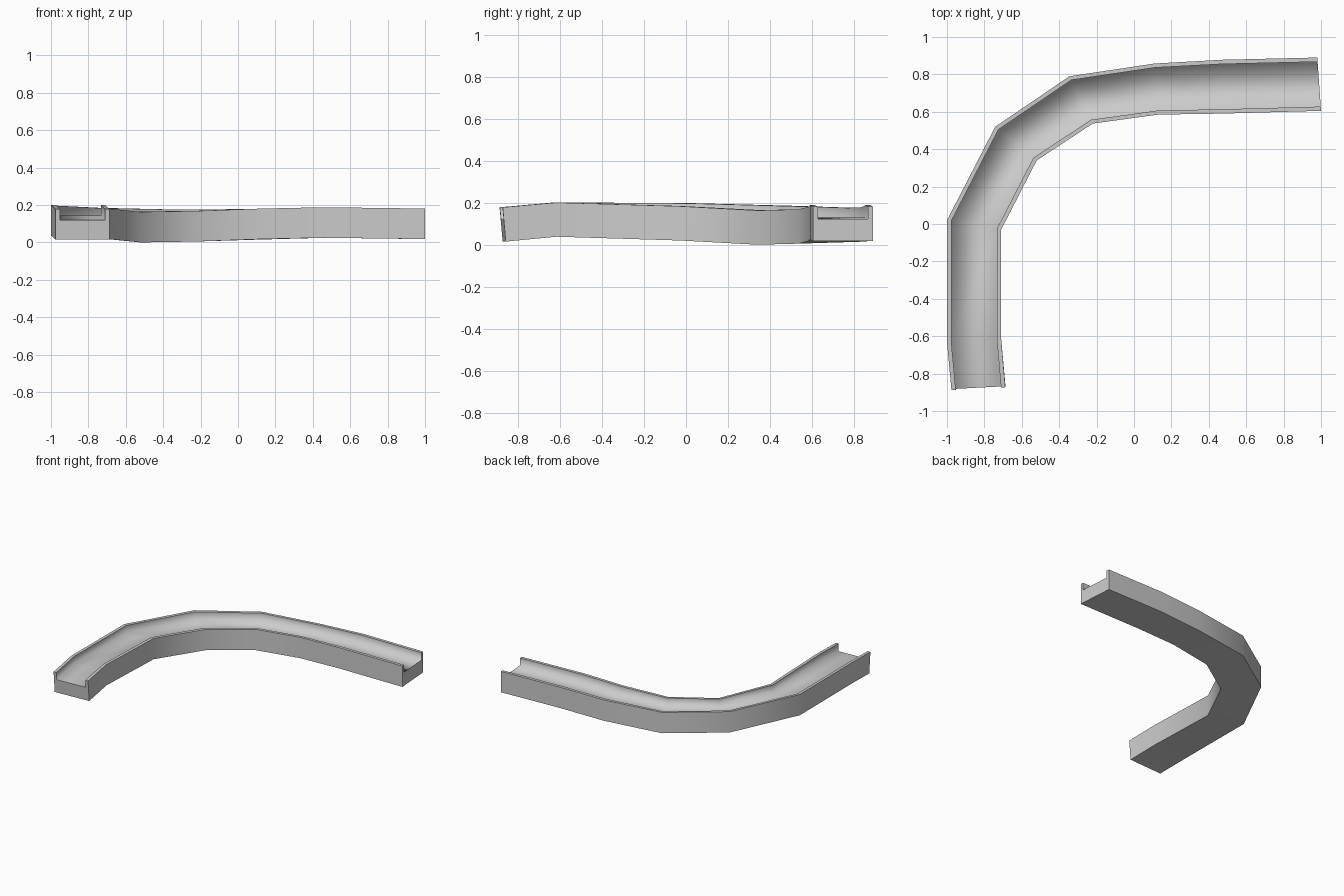
import bpy, bmesh
from mathutils import Vector

if "Cube" in bpy.data.objects:
    bpy.data.objects.remove(bpy.data.objects["Cube"])

# Stations along the bend: outer x, y, z then inner x, y, z of the underside
stations = [
    ((-0.976, -0.873, 0.015), (-0.688, -0.858, 0.015)),
    ((-1.00, -0.63, 0.038), (-0.71, -0.615, 0.038)),
    ((-1.00, 0.02, 0.035), (-0.71, -0.03, 0.020)),
    ((-0.742, 0.52, 0.022), (-0.52, 0.34, 0.000)),
    ((-0.345, 0.79, 0.013), (-0.22, 0.537, 0.005)),
    ((0.11, 0.858, 0.015), (0.13, 0.585, 0.018)),
    ((0.47, 0.878, 0.025), (0.46, 0.590, 0.025)),
    ((0.98, 0.89, 0.018), (1.00, 0.605, 0.018)),
]
H, FLOOR, WALL = 0.163, 0.105, 0.08

# Channel section: (fraction from outer to inner, height)
section = [(0, 0), (0, H), (WALL, H), (WALL, FLOOR),
           (1 - WALL, FLOOR), (1 - WALL, H), (1, H), (1, 0)]

bm = bmesh.new()
rings = []
for i, (outer, inner) in enumerate(stations):
    o, n = Vector(outer), Vector(inner)
    lean = Vector((0, -0.09 if i == 0 else 0, 1))  # sloping front end cut
    rings.append([bm.verts.new(o.lerp(n, t) + lean * h) for t, h in section])

# Sides, lips and floor of the channel
for a, b in zip(rings, rings[1:]):
    for k in range(8):
        j = (k + 1) % 8
        bm.faces.new((a[k], a[j], b[j], b[k])).smooth = True

# End caps: base block and the two walls
for r in (rings[0], rings[-1]):
    for q in ((0, 1, 2, 3), (0, 3, 4, 7), (4, 5, 6, 7)):
        bm.faces.new([r[k] for k in q])

bmesh.ops.recalc_face_normals(bm, faces=bm.faces)

# Crisp outer corners, soft floor corners
for a, b in zip(rings, rings[1:]):
    for k in (0, 1, 2, 5, 6, 7):
        bm.edges.get((a[k], b[k])).smooth = False
for r in (rings[0], rings[-1]):
    for k in range(8):
        bm.edges.get((r[k], r[(k + 1) % 8])).smooth = False

mesh = bpy.data.meshes.new("curved_channel")
bm.to_mesh(mesh)
bm.free()
obj = bpy.data.objects.new("curved_channel", mesh)
bpy.context.collection.objects.link(obj)
